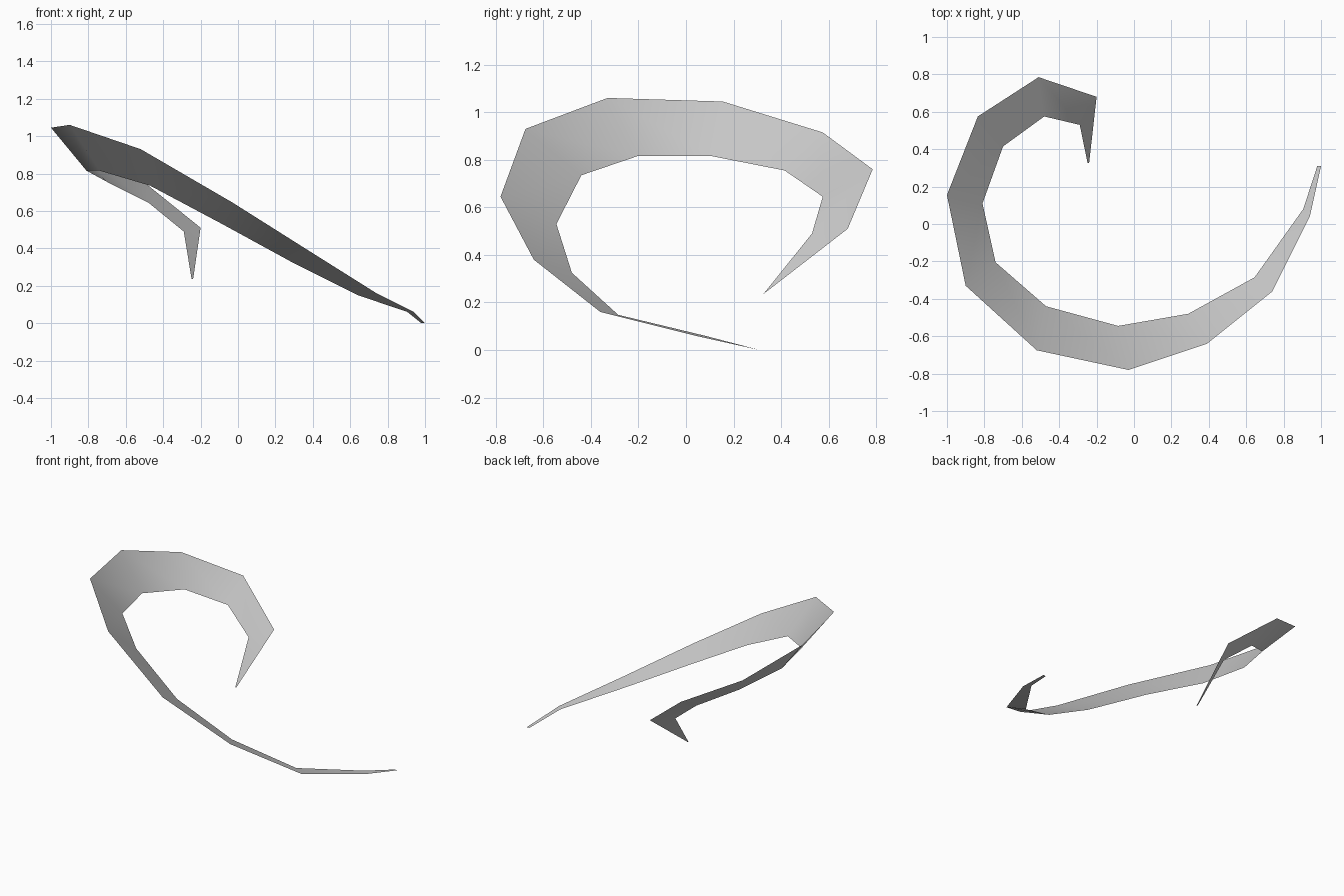
import bpy
import bmesh
import math
from mathutils import Vector

default_cube = bpy.data.objects.get("Cube")
if default_cube:
    bpy.data.objects.remove(default_cube, do_unlink=True)


def make_material(name, colour):
    material = bpy.data.materials.new(name)
    material.use_nodes = True
    material.diffuse_color = colour
    shader = next(n for n in material.node_tree.nodes if n.type == "BSDF_PRINCIPLED")
    shader.inputs["Base Color"].default_value = colour
    return material


def make_ribbon(name, outer_rail, inner_rail, material):
    """Bridge two matching rails with one strip of faces."""
    bm = bmesh.new()
    outer = [bm.verts.new(Vector(point)) for point in outer_rail]
    inner = [bm.verts.new(Vector(point)) for point in inner_rail]
    for i in range(len(outer) - 1):
        bm.faces.new((outer[i], outer[i + 1], inner[i + 1], inner[i]))
    # Orient the whole strip so that its broad side looks upward
    bm.normal_update()
    if sum(face.normal.z * face.calc_area() for face in bm.faces) < 0:
        bmesh.ops.reverse_faces(bm, faces=bm.faces[:])
    mesh = bpy.data.meshes.new(name)
    bm.to_mesh(mesh)
    bm.free()
    mesh.materials.append(material)
    ribbon = bpy.data.objects.new(name, mesh)
    bpy.context.collection.objects.link(ribbon)
    return ribbon


# Rails of the curl, from the low thin end to the hooked tip
outer_rail = [
    (1, .31, 0), (.94, .04, .06), (.74, -.36, .16), (.39, -.64, .38),
    (-.03, -.78, .645), (-.52, -.675, .93), (-.9, -.33, 1.06), (-1, .155, 1.045),
    (-.835, .575, .915), (-.51, .785, .76), (-.2, .68, .51), (-.24, .325, .235),
]
inner_rail = [
    (.98, .31, 0), (.905, .08, .06), (.645, -.285, .148), (.29, -.48, .325),
    (-.085, -.545, .53), (-.47, -.44, .735), (-.74, -.205, .815), (-.81, .11, .815),
    (-.7, .415, .755), (-.48, .575, .645), (-.29, .53, .49), (-.248, .325, .235),
]

# Curled tapering ribbon
light_grey = make_material("light grey", (.6, .6, .6, 1))
curled_ribbon = make_ribbon("curled_ribbon", outer_rail, inner_rail, light_grey)

# Soft bends with the strong folds kept crisp
bpy.ops.object.select_all(action="DESELECT")
curled_ribbon.select_set(True)
bpy.context.view_layer.objects.active = curled_ribbon
bpy.ops.object.shade_smooth_by_angle(angle=math.radians(30))
